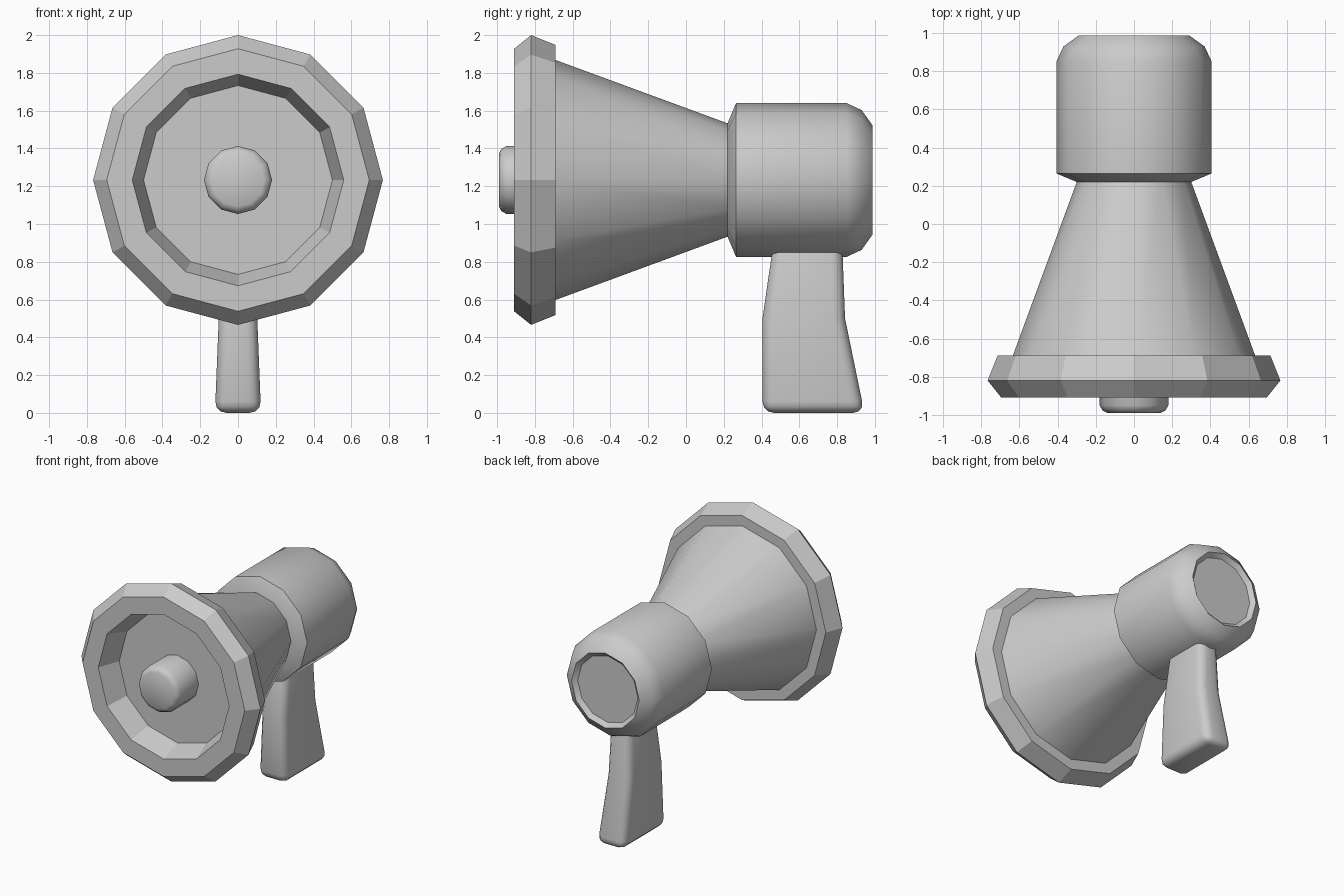
import bpy, bmesh, math

if "Cube" in bpy.data.objects:
    bpy.data.objects.remove(bpy.data.objects["Cube"], do_unlink=True)

AXIS_Z = 1.233
SIDES = 12

grey = bpy.data.materials.new("plain_grey")
grey.use_nodes = True
colour = (0.6, 0.6, 0.6, 1)
grey.diffuse_color = colour
grey.node_tree.nodes["Principled BSDF"].inputs["Base Color"].default_value = colour


def loft(name, rings, smooth_angle=None, bevel=0):
    """Skin a list of equal-sized point rings and cap both ends."""
    bm = bmesh.new()
    loops = [[bm.verts.new(p) for p in ring] for ring in rings]
    n = len(loops[0])
    for a, b in zip(loops, loops[1:]):
        for i in range(n):
            j = (i + 1) % n
            bm.faces.new((a[i], a[j], b[j], b[i]))
    bm.faces.new(loops[0])
    bm.faces.new(loops[-1])
    bmesh.ops.recalc_face_normals(bm, faces=bm.faces)
    if bevel:
        sharp = [e for e in bm.edges if e.calc_face_angle(0) > math.radians(45)]
        bmesh.ops.bevel(bm, geom=sharp, offset=bevel, segments=3,
                        profile=0.5, affect='EDGES')
    mesh = bpy.data.meshes.new(name)
    bm.to_mesh(mesh)
    bm.free()
    mesh.materials.append(grey)
    obj = bpy.data.objects.new(name, mesh)
    bpy.context.collection.objects.link(obj)
    if smooth_angle:
        bpy.ops.object.select_all(action='DESELECT')
        obj.select_set(True)
        bpy.context.view_layer.objects.active = obj
        bpy.ops.object.shade_smooth_by_angle(angle=math.radians(smooth_angle))
    return obj


def lathe(name, profile, smooth_angle=None):
    """Revolve (y, radius) points around the horn's axis."""
    turns = [2 * math.pi * i / SIDES for i in range(SIDES)]
    rings = [[(r * math.sin(t), y, AXIS_Z + r * math.cos(t)) for t in turns]
             for y, r in profile]
    return loft(name, rings, smooth_angle)


# Flared rim with the recessed front plate
lathe("horn_rim", [(-0.74, 0.50), (-0.91, 0.56), (-0.91, 0.695),
                   (-0.82, 0.767), (-0.69, 0.715), (-0.69, 0.60)])

# Rounded knob in the middle of the horn
lathe("centre_knob", [(-0.99, 0.14), (-0.977, 0.165), (-0.95, 0.18),
                      (-0.73, 0.18)], 50)

# Tapered horn
lathe("horn_cone", [(-0.72, 0.646), (0.25, 0.289)], 40)

# Rear housing with collar, rounded shoulder and shallow back recess
lathe("rear_housing", [(0.22, 0.30), (0.265, 0.407), (0.85, 0.407),
                       (0.93, 0.37), (0.987, 0.29), (0.957, 0.258)], 40)

# Hand grip, wider at the foot
grip = [(0.0, 0.405, 0.945, 0.122),
        (0.5, 0.405, 0.842, 0.102),
        (0.95, 0.47, 0.825, 0.086)]
loft("hand_grip",
     [[(-w, y0, z), (w, y0, z), (w, y1, z), (-w, y1, z)]
      for z, y0, y1, w in grip], 50, bevel=0.06)
